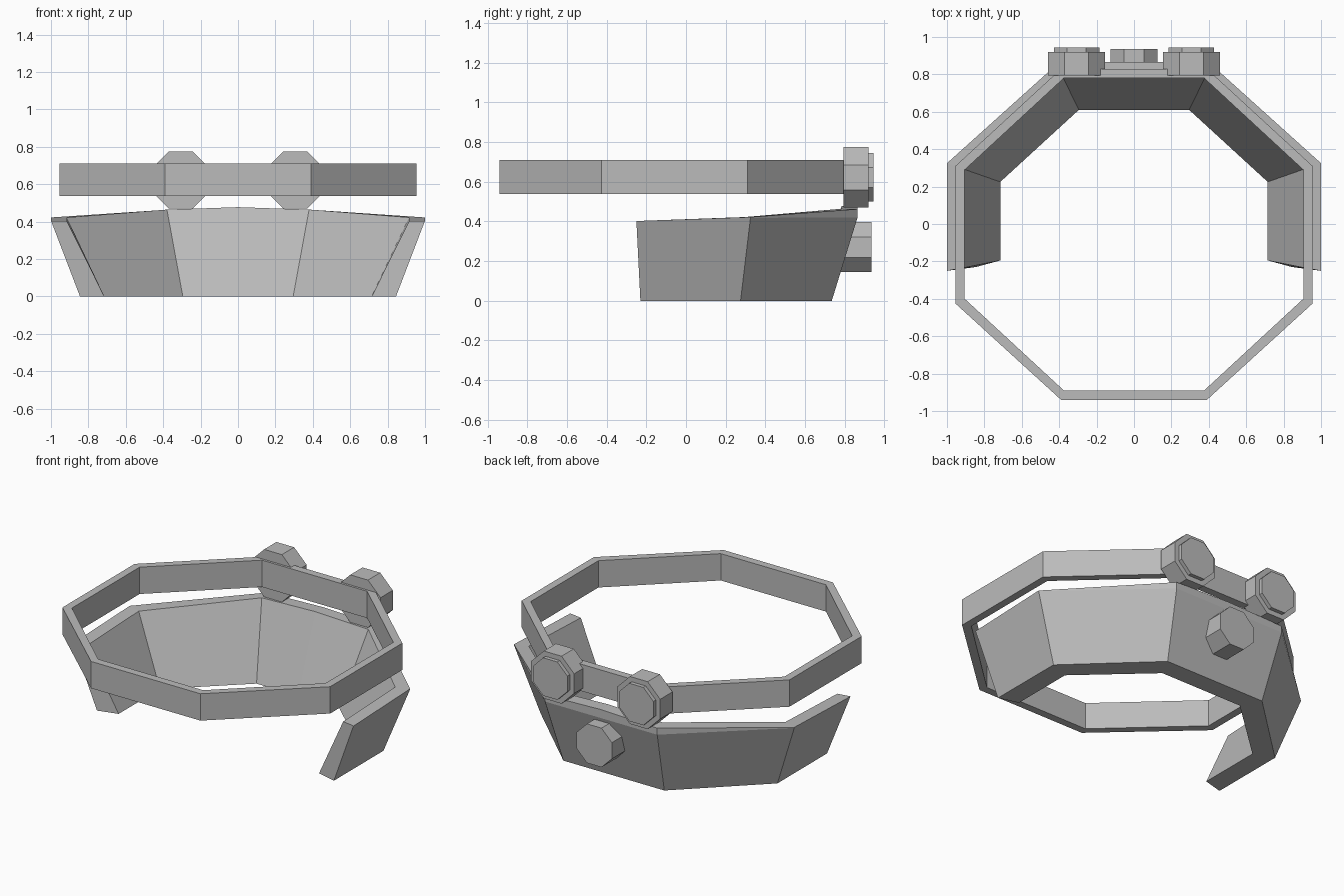
import bpy, bmesh, math

if "Cube" in bpy.data.objects:
    bpy.data.objects.remove(bpy.data.objects["Cube"])

grey = bpy.data.materials.new("mid grey")
grey.diffuse_color = (0.5, 0.5, 0.5, 1)
grey.use_nodes = True
grey.node_tree.nodes["Principled BSDF"].inputs["Base Color"].default_value = grey.diffuse_color


def sweep(name, sections, closed):
    """Join matching cross-sections into a solid band."""
    bm = bmesh.new()
    rows = [[bm.verts.new(p) for p in s] for s in sections]
    n, k = len(rows), len(rows[0])
    for i in range(n if closed else n - 1):
        a, b = rows[i], rows[(i + 1) % n]
        for j in range(k):
            bm.faces.new((a[j], a[(j + 1) % k], b[(j + 1) % k], b[j]))
    if not closed:
        bm.faces.new(rows[0])
        bm.faces.new(rows[-1])
    return finish(name, bm)


def finish(name, bm):
    bmesh.ops.remove_doubles(bm, verts=bm.verts, dist=0.0005)
    bmesh.ops.recalc_face_normals(bm, faces=bm.faces)
    me = bpy.data.meshes.new(name)
    bm.to_mesh(me)
    bm.free()
    me.materials.append(grey)
    ob = bpy.data.objects.new(name, me)
    bpy.context.collection.objects.link(ob)
    return ob


def octagon_knob(name, x, z, steps):
    """Eight-sided knob along y; steps are (y, half width across flats)."""
    sections = []
    for y, half in steps:
        r = half / math.cos(math.pi / 8)
        sections.append([(x + r * math.cos((i + .5) * math.pi / 4), y,
                          z + r * math.sin((i + .5) * math.pi / 4)) for i in range(8)])
    return sweep(name, sections, False)


# Upper eight-sided band
outer = [(.39, -.94), (.955, -.425), (.955, .31), (.39, .83)]
inner = [(.375, -.89), (.905, -.40), (.905, .29), (.375, .78)]
half = [[(xo, yo, .537), (xo, yo, .71), (xi, yi, .71), (xi, yi, .537)]
        for (xo, yo), (xi, yi) in zip(outer, inner)]
mirror = [[(-x, y, z) for x, y, z in s] for s in reversed(half)]
sweep("upper_band", half + mirror, True)

# Flared lower collar, open at the front:
# inner bottom, outer bottom, outer shoulder, outer rim, inner rim
side = [
    [(.715, -.195, 0), (.845, -.23, 0), (.998, -.25, .40), (1, -.25, .402), (.915, -.235, .402)],
    [(.715, .225, 0), (.845, .275, 0), (1, .325, .418), (1, .325, .422), (.915, .295, .422)],
    [(.295, .61, 0), (.36, .735, 0), (.40, .865, .42), (.40, .865, .462), (.38, .785, .464)],
]
middle = [[(0, .61, 0), (0, .735, 0), (0, .865, .42), (0, .865, .475), (0, .785, .477)]]
mirror = [[(-x, y, z) for x, y, z in s] for s in reversed(side)]
sweep("flared_collar", side + middle + mirror, False)

# Rear knobs with raised caps, and the central button
for label, sx in (("left", -1), ("right", 1)):
    octagon_knob(label + "_knob", sx * .307, .622,
                 [(.795, .153), (.92, .153), (.92, .122), (.945, .122)])
octagon_knob("rear_button", 0, .27, [(.758, .126), (.935, .126)])
